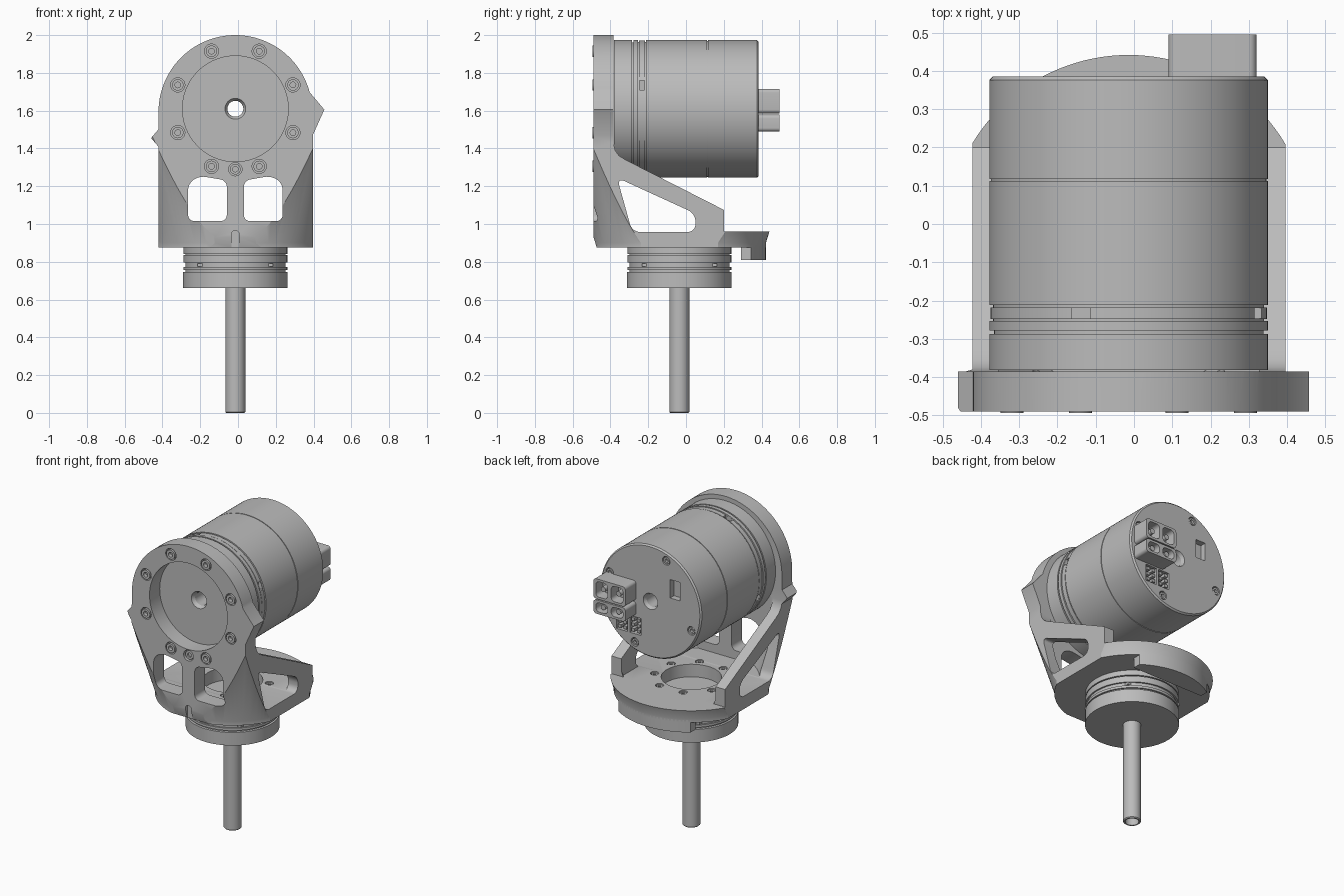
import bpy, bmesh, math
from mathutils import Matrix, Vector

cube = bpy.data.objects.get("Cube")
if cube:
    bpy.data.objects.remove(cube)

GREY = bpy.data.materials.new("machined_grey")
GREY.use_nodes = True
GREY.diffuse_color = (0.5, 0.5, 0.5, 1)
GREY.node_tree.nodes["Principled BSDF"].inputs["Base Color"].default_value = (0.5, 0.5, 0.5, 1)

CX = -0.014                                   # shared centre line
MZ = 1.61                                     # height of the main motor axis
SY = -0.035                                   # y of the lower motor axis
TURN = {"up": 0, "front": math.pi / 2, "back": -math.pi / 2}
PLANES = {"xz": lambda a, b, c: (a, c, b),
          "yz": lambda a, b, c: (c, a, b),
          "xy": lambda a, b, c: (a, b, c)}
parts = []


def finish(name, bm):
    bmesh.ops.recalc_face_normals(bm, faces=bm.faces)
    mesh = bpy.data.meshes.new(name)
    bm.to_mesh(mesh)
    bm.free()
    mesh.materials.append(GREY)
    ob = bpy.data.objects.new(name, mesh)
    bpy.context.collection.objects.link(ob)
    parts.append(ob)
    return ob


def lathe(name, profile, loc, facing="up", steps=96):
    """Revolve a closed (radius, height) outline."""
    bm = bmesh.new()
    vs = [bm.verts.new((r, 0, h)) for r, h in profile]
    es = [bm.edges.new((vs[i - 1], vs[i])) for i in range(len(vs))]
    bmesh.ops.spin(bm, geom=vs + es, axis=(0, 0, 1), cent=(0, 0, 0),
                   angle=math.tau, steps=steps, use_merge=True)
    bmesh.ops.remove_doubles(bm, verts=bm.verts, dist=1e-5)
    bmesh.ops.dissolve_degenerate(bm, edges=bm.edges, dist=1e-6)
    loose = [e for e in bm.edges if not e.link_faces]
    bmesh.ops.delete(bm, geom=loose, context="EDGES")
    bm.transform(Matrix.Translation(loc) @ Matrix.Rotation(TURN[facing], 4, "X"))
    return finish(name, bm)


def prism(name, plane, outline, lo, hi, rounding=0):
    """Extrude a flat outline, with optional rounded corners."""
    bm = bmesh.new()
    put = PLANES[plane]
    bm.faces.new([bm.verts.new(put(a, b, lo)) for a, b in outline])
    if rounding:
        bmesh.ops.bevel(bm, geom=bm.verts[:], offset=rounding, segments=6,
                        profile=0.5, affect="VERTICES")
    ext = bmesh.ops.extrude_face_region(bm, geom=bm.faces[:])
    moved = [g for g in ext["geom"] if isinstance(g, bmesh.types.BMVert)]
    bmesh.ops.translate(bm, verts=moved, vec=Vector(put(0, 0, hi - lo)))
    return finish(name, bm)


def rect(a, b, w, h):
    return [(a - w / 2, b - h / 2), (a + w / 2, b - h / 2),
            (a + w / 2, b + h / 2), (a - w / 2, b + h / 2)]


def rod(r, lo, hi):
    return [(0, lo), (r, lo), (r, hi), (0, hi)]


def combine(ob, tool, op="DIFFERENCE"):
    mod = ob.modifiers.new("shape", "BOOLEAN")
    mod.object, mod.operation, mod.solver = tool, op, "EXACT"
    bpy.context.view_layer.objects.active = ob
    bpy.ops.object.modifier_apply(modifier=mod.name)
    parts.remove(tool)
    bpy.data.objects.remove(tool)


def screw(name, target, loc, facing, r, proud):
    """Counterbored socket screw set into the target."""
    combine(target, lathe("bore", rod(r * 1.25, -0.03, 0.05), loc, facing, 32))
    lathe(name, [(0, -0.02), (r / 2, -0.02), (r / 2, proud), (r, proud),
                 (r, -0.035), (0, -0.035)], loc, facing, 24)


def around(radius, count, start):
    for i in range(count):
        t = math.radians(start) + i * math.tau / count
        yield radius * math.cos(t), radius * math.sin(t)


# Bracket: side profile trimmed by the front outline and a flared round
side = [(-0.49, 2.1), (-0.385, 2.1), (-0.385, 1.43), (-0.375, 1.39), (-0.355, 1.362),
        (-0.32, 1.34), (0.2, 1.075), (0.2, 0.96), (0.5, 0.96), (0.5, 0.875),
        (-0.472, 0.875), (-0.49, 0.93)]
bracket = prism("bracket", "yz", side, -0.6, 0.6)

arc = [(CX + 0.407 * math.cos(math.radians(a)), 1.593 + 0.407 * math.sin(math.radians(a)))
       for a in range(15, 181, 3)]
outline = [(0.396, 0.8), (0.396, 1.47), (0.457, 1.605)] + arc + [
    (-0.422, 1.5), (-0.46, 1.455), (-0.422, 1.41), (-0.422, 0.8)]
combine(bracket, prism("trim", "xz", outline, -0.7, 0.7), "INTERSECT")


def flare(inset):
    return [(0, 0.7), (0.458 - inset, 0.7), (0.458 - inset, 0.9),
            (0.83 - inset, 2.1), (0, 2.1)]


combine(bracket, lathe("trim", flare(0), (CX, SY, 0), steps=128), "INTERSECT")
cavity = prism("cavity", "xy", [(CX - 0.34, -0.385), (CX + 0.34, -0.385),
                                (CX + 0.34, 0.9), (CX - 0.34, 0.9)], 0.96, 2.2)
combine(cavity, lathe("trim", flare(0.075), (CX, SY, 0), steps=128), "INTERSECT")
combine(bracket, cavity)

# Openings in the bracket
for s in (-1, 1):
    window = [(0.045, 1.015), (0.25, 1.015), (0.25, 1.215), (0.19, 1.255), (0.045, 1.23)]
    combine(bracket, prism("window", "xz", [(CX + s * x, z) for x, z in window],
                           -0.7, -0.3, 0.033))
combine(bracket, prism("side_window", "yz", [(-0.365, 1.245), (0.05, 1.055),
                                             (0.05, 0.958), (-0.285, 0.958)], -0.7, 0.7, 0.04))
combine(bracket, prism("front_slot", "xz", rect(CX, 0.9, 0.04, 0.13), -0.6, -0.472, 0.018))
combine(bracket, lathe("face_opening", rod(0.28, -0.7, -0.3), (CX, 0, MZ), "back"))
combine(bracket, lathe("base_opening", rod(0.178, 0.8, 1.0), (CX, SY, 0)))

# Bracket screws
for x, z in around(0.33, 8, 22.5):
    screw("face_screw", bracket, (CX + x, -0.49, MZ + z), "front", 0.03, 0.004)
screw("centre_screw", bracket, (CX, -0.49, 1.29), "front", 0.028, -0.01)
for x, y in around(0.222, 8, 22.5):
    screw("base_screw", bracket, (CX + x, SY + y, 0.96), "up", 0.02, -0.005)

# Stop lip under the back of the base
lip = [(CX + 0.458 * math.sin(t / 20), SY + 0.458 * math.cos(t / 20)) for t in range(-12, 13)]
prism("stop_lip", "xy", lip + [(lip[-1][0], 0.29), (lip[0][0], 0.29)], 0.81, 0.89)

# Main motor: one turned body with band grooves and a through bore
R = 0.364
body = [(0.042, -0.36), (0.055, -0.381), (R, -0.381), (R, -0.287), (R - 0.012, -0.287),
        (R - 0.012, -0.278), (R, -0.278), (R, -0.254), (R - 0.01, -0.254),
        (R - 0.01, -0.248), (R - 0.003, -0.248), (R - 0.003, -0.218), (R - 0.01, -0.218),
        (R - 0.01, -0.211), (R, -0.211), (R, 0.112), (R - 0.004, 0.112),
        (R - 0.004, 0.117), (R, 0.117), (R, 0.376), (R - 0.009, 0.385),
        (0.052, 0.385), (0.042, 0.365)]
motor = lathe("main_motor", body, (CX, 0, MZ), "back", 128)
for x, z in around(0.315, 4, 111):
    screw("back_screw", motor, (CX + x, 0.385, MZ + z), "back", 0.022, -0.004)
for x, z in around(R, 4, 20):
    slot = prism("slot", "xz", rect(CX + x, MZ + z, 0.05, 0.05), -0.247, -0.22)
    combine(motor, slot)

# Ports in the back cover
combine(motor, prism("slot_port", "xz", rect(-0.19, 1.73, 0.07, 0.12), 0.345, 0.5))
for px in (0.095, 0.19):
    combine(motor, prism("socket", "xz", rect(px, 1.425, 0.08, 0.11), 0.345, 0.5))
    for i in range(6):
        prism("socket_pin", "xz", rect(px - 0.02 + 0.04 * (i % 2), 1.39 + 0.035 * (i // 2),
                                       0.022, 0.02), 0.34, 0.383)

# Power connectors standing out of the back cover
for z, h in ((1.534, 0.09), (1.651, 0.13)):
    plug = prism("power_connector", "xz", rect(0.205, z, 0.23, h), 0.375, 0.495, 0.02)
    for px in (0.15, 0.26):
        combine(plug, prism("cup", "xz", rect(px, z, 0.085, h - 0.03), 0.42, 0.6, 0.025))
        lathe("connector_pin", rod(0.017, 0.41, 0.48), (px, 0, z), "back", 20)

# Lower motor with its bands
q = 0.277
lower = [(0, 0.66), (q, 0.66), (q, 0.745), (q - 0.012, 0.747), (q - 0.012, 0.756),
         (q - 0.002, 0.756), (q - 0.002, 0.772), (q - 0.012, 0.772), (q - 0.012, 0.795),
         (q - 0.002, 0.795), (q - 0.002, 0.835), (q - 0.012, 0.835), (q - 0.012, 0.842),
         (q - 0.002, 0.842), (q - 0.002, 0.876), (0, 0.876)]
lathe("lower_motor", lower, (CX, SY, 0))
for x, y in around(q - 0.02, 4, 45):
    prism("band_clip", "xy", rect(CX + x, SY + y, 0.035, 0.035), 0.776, 0.792)

# Hollow shaft
lathe("shaft", [(0.04, 0), (0.048, 0), (0.053, 0.005), (0.053, 0.68), (0, 0.68),
                (0, 0.3), (0.04, 0.3)], (CX, SY, 0), steps=48)

# Smooth shading with sharp edges kept
for ob in parts:
    ob.select_set(True)
bpy.context.view_layer.objects.active = bracket
bpy.ops.object.shade_smooth_by_angle(angle=math.radians(25))
